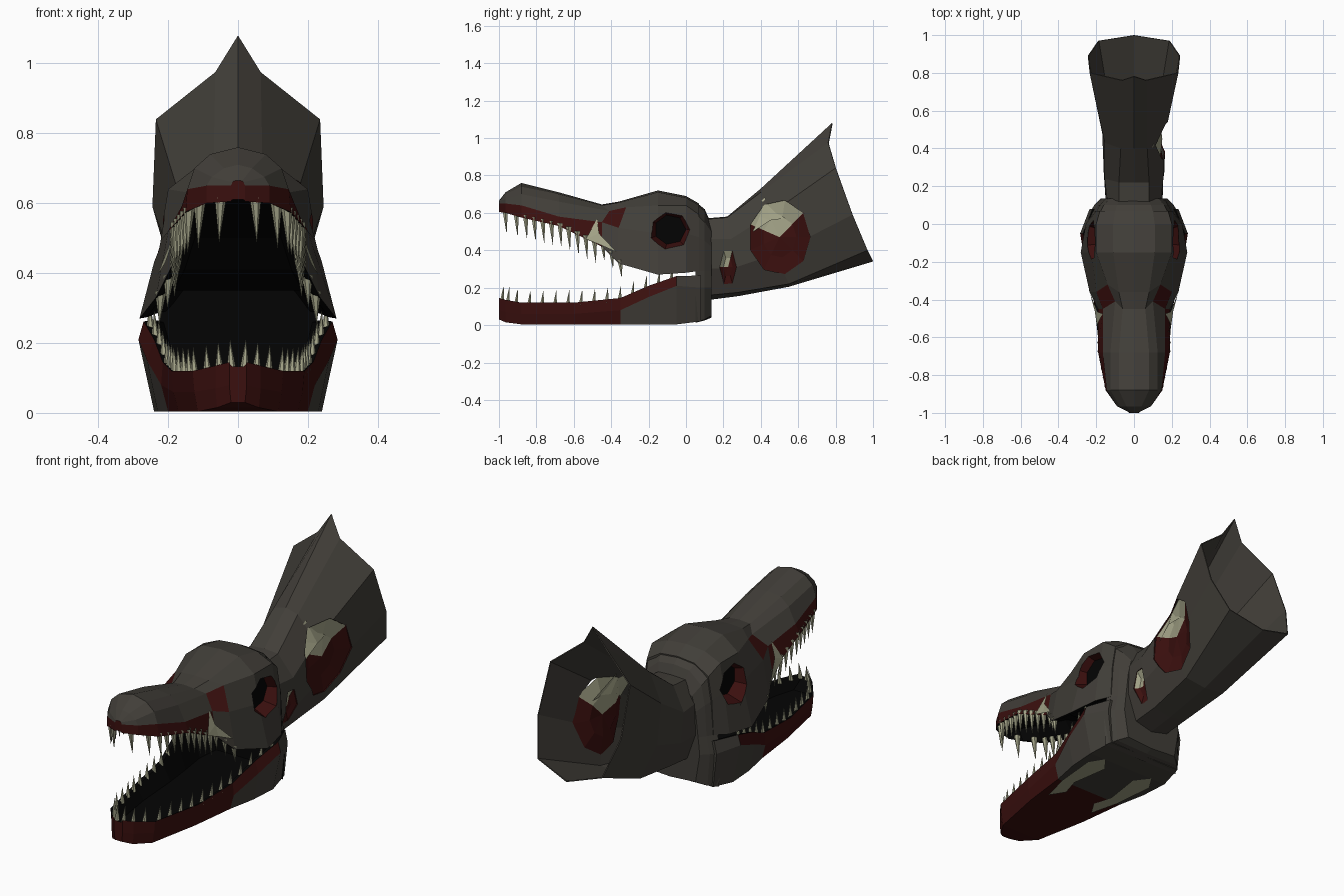
import bpy, bmesh
from math import sin, cos, tau, degrees
from mathutils import Vector
from mathutils.bvhtree import BVHTree

if "Cube" in bpy.data.objects:
    bpy.data.objects.remove(bpy.data.objects["Cube"])

GREY, RED, BLACK, BONE = range(4)
palette = []
for name, col in (("hide", (.053, .048, .040)), ("flesh", (.044, .005, .0045)),
                  ("dark", (.0012, .0012, .0012)), ("bone", (.36, .36, .24))):
    m = bpy.data.materials.new(name)
    m.diffuse_color = (*col, 1)
    m.use_nodes = True
    m.node_tree.nodes["Principled BSDF"].inputs["Base Color"].default_value = m.diffuse_color
    palette.append(m)


def make(name, verts, faces, mats, fix=True):
    me = bpy.data.meshes.new(name)
    me.from_pydata([tuple(v) for v in verts], [], faces)
    for m in palette:
        me.materials.append(m)
    me.polygons.foreach_set("material_index", mats)
    if fix:
        bm = bmesh.new()
        bm.from_mesh(me)
        bmesh.ops.recalc_face_normals(bm, faces=bm.faces)
        bm.to_mesh(me)
        bm.free()
    ob = bpy.data.objects.new(name, me)
    bpy.context.collection.objects.link(ob)
    return ob


def loft(name, halves, colour, caps=(GREY, GREY)):
    """Skin half rings (first and last point on x=0), mirrored in x."""
    verts, faces, mats = [], [], []
    L = 2 * (len(halves[0]) - 1)
    for h in halves:
        verts += h + [(-x, y, z) for x, y, z in h[-2:0:-1]]
    for i in range(len(halves) - 1):
        for k in range(L):
            a, b = i * L + k, i * L + (k + 1) % L
            faces.append((a, b, b + L, a + L))
            mats.append(colour(i, min(k, L - 1 - k)))
    if caps:
        faces += [tuple(range(L)), tuple(range(len(verts) - L, len(verts)))]
        mats += caps
    return make(name, verts, faces, mats)


def frustum(name, side, c, r0, r1, x0, x1, n, wall, end):
    """Tapered cutter along x; radii are (y, z) pairs."""
    verts = [(side * x, c[0] + r[0] * cos(tau * k / n), c[1] + r[1] * sin(tau * k / n))
             for x, r in ((x0, r0), (x1, r1)) for k in range(n)]
    faces = [(k, (k + 1) % n, n + (k + 1) % n, n + k) for k in range(n)]
    faces += [tuple(range(n)), tuple(range(n, 2 * n))]
    ob = make(name, verts, faces, [wall] * n + [end] * 2)
    ob.hide_render = True
    return ob


def cut(ob, cutters):
    for c in cutters:
        mod = ob.modifiers.new("cut", "BOOLEAN")
        mod.operation, mod.solver, mod.object = "DIFFERENCE", "EXACT", c
    dg = bpy.context.evaluated_depsgraph_get()
    me = bpy.data.meshes.new_from_object(ob.evaluated_get(dg))
    ob.modifiers.clear()
    ob.data = me
    for c in cutters:
        bpy.data.objects.remove(c)


# Upper head: y, crown z, shoulder, upper side, middle side, lip
head = [(-1.0, .665, .012, .664, .016, .66, .02, .65, .02, .605),
        (-.965, .71, .04, .70, .075, .675, .09, .65, .09, .60),
        (-.88, .76, .08, .74, .125, .70, .145, .64, .15, .575),
        (-.68, .71, .08, .70, .125, .66, .165, .58, .19, .53),
        (-.45, .645, .06, .64, .10, .61, .165, .55, .19, .42),
        (-.36, .66, .08, .655, .14, .63, .20, .52, .235, .33),
        (-.15, .72, .11, .71, .20, .64, .225, .49, .282, .27),
        (0, .69, .11, .68, .20, .64, .225, .49, .255, .28),
        (.07, .65, .10, .64, .18, .59, .20, .47, .21, .29)]
rings = []
for i, (y, cz, sx, sz, ux, uz, mx, mz, lx, lz) in enumerate(head):
    roof = min(cz - .05, lz + .08) if i else lz + .006
    uy = y + (.04 if i in (4, 5) else 0)
    rings.append([(0, y, cz), (sx, y, sz), (ux, uy, uz), (mx, y, mz), (lx, y, lz),
                  (lx * .92, y, lz + .004), (lx * .65, y, roof), (0, y, roof)])


def head_colour(i, j):
    if j > 3:
        return BLACK
    return RED if (j == 3 and i < 4) or (j == 2 and i == 4) else GREY


skull = loft("upper_head", rings, head_colour, (RED, GREY))
cut(skull, [frustum("eye_cutter", s, (-.085, .51), (.165, .145), (.085, .08), .34, .17,
                    7, RED, BLACK) for s in (1, -1)])

# Lower jaw: y, base z, base x, side, lip
jaw = [(-1.0, .03, .02, .025, .08, .025, .145),
       (-.965, .015, .06, .065, .07, .065, .135),
       (-.88, .004, .115, .125, .06, .13, .12),
       (-.60, .004, .17, .185, .06, .19, .12),
       (-.35, .004, .20, .22, .08, .215, .145),
       (-.20, .004, .23, .26, .15, .24, .21),
       (-.05, .004, .24, .285, .21, .27, .262),
       (.08, .02, .215, .235, .20, .22, .265)]
rings = []
for i, (y, b, bx, sx, sz, lx, lz) in enumerate(jaw):
    floor = b + .05 if i else lz - .012
    rings.append([(0, y, b), (bx, y, b), (sx, y, sz), (lx, y, lz), (lx * .92, y, lz - .005),
                  (lx * .7, y, floor), (0, y, floor)])
loft("lower_jaw", rings,
     lambda i, j: BLACK if j > 2 else RED if i < 4 or (j == 2 and i < 6) else GREY,
     (RED, GREY))

# Back of the head joining skull and jaw, with the dark throat wall in front
hinge = [(.05, [(0, .66), (.105, .65), (.186, .60), (.206, .47), (.22, .29), (.24, .2), (.228, .014), (0, .012)]),
         (.10, [(0, .62), (.09, .61), (.16, .55), (.18, .45), (.19, .29), (.21, .2), (.195, .03), (0, .025)]),
         (.135, [(0, .54), (.07, .53), (.13, .50), (.15, .42), (.165, .29), (.175, .2), (.15, .05), (0, .04)])]
loft("back_of_head", [[(x, y, z) for x, z in h] for y, h in hinge],
     lambda i, j: GREY, (BLACK, GREY))

# Neck: open torn tube
neck_rings = [
    [(0, .10, .57), (.08, .10, .565), (.14, .11, .46), (.15, .12, .30), (.10, .125, .16), (0, .125, .135)],
    [(0, .22, .58), (.08, .22, .575), (.155, .24, .46), (.16, .27, .31), (.10, .28, .175), (0, .28, .155)],
    [(0, .40, .73), (.07, .40, .71), (.155, .43, .58), (.168, .48, .38), (.12, .55, .22), (0, .55, .205)],
    [(0, .78, 1.08), (.065, .76, .975), (.235, .80, .84), (.245, .89, .59), (.19, .97, .40), (0, 1.0, .34)]]
neck = loft("neck", neck_rings, lambda i, j: GREY, None)
tree = BVHTree.FromPolygons([v.co for v in neck.data.vertices],
                            [tuple(p.vertices) for p in neck.data.polygons])


def wound(name, c, ry, rz, n, depth):
    """Dished patch of flesh and bone filling a hole in the right of the neck."""
    verts, faces, mats = [], [], []
    for s, d in ((1.03, 0), (.55, depth)):
        for k in range(n):
            y, z = c[0] + s * ry * cos(tau * k / n), c[1] + s * rz * sin(tau * k / n)
            hit = tree.ray_cast(Vector((1, y, z)), Vector((-1, 0, 0)))[0]
            verts.append(((hit.x if hit else .15) - .004 - d, y, z))
    verts.append((verts[n][0] - depth * .3, *c))
    for k in range(n):
        q = (k + 1) % n
        mat = BONE if 50 < degrees(tau * (k + .5) / n) < 165 else RED
        faces += [(k, q, n + q, n + k), (n + k, n + q, 2 * n)]
        mats += [mat, mat]
    make(name, verts, faces, mats)
    return frustum(name + "_cutter", 1, c, (ry, rz), (ry, rz), .4, .03, n, RED, RED)


cutters = [wound("neck_wound", (.50, .47), .165, .20, 9, .035),
           wound("small_wound", (.225, .31), .045, .10, 6, .02)]
solid = neck.modifiers.new("thickness", "SOLIDIFY")
solid.thickness, solid.offset = .006, -1
cut(neck, cutters)

# Exposed bone: ridge at the neck wound, cheek shards, patches under the jaw
make("neck_bone", [(.09, .34, .60), (.10, .42, .68), (.15, .45, .56), (.14, .36, .50), (.13, .60, .58)],
     [(0, 1, 2), (0, 2, 3), (1, 4, 2)], [BONE] * 3, False)
for s, side in ((1, "right"), (-1, "left")):
    shard = [(.197, -.535, .46), (.165, -.475, .57), (.193, -.465, .49), (.232, -.37, .39), (.208, -.46, .43)]
    make("cheek_bone_" + side, [(s * x, y, z) for x, y, z in shard],
         [(0, 1, 2), (0, 2, 4), (2, 3, 4)], [BONE] * 3)
    under = [(.09, -.42), (.14, -.50), (.18, -.34), (.20, -.12), (.15, -.04), (.09, -.12), (.12, -.32)]
    make("jaw_bone_" + side, [(s * x, y, 0) for x, y in under], [(0, 1, 2, 6), (6, 2, 3, 4, 5)], [BONE] * 2)


# Teeth follow the lip lines
def lip(rows, y):
    for a, b in zip(rows, rows[1:]):
        if a[0] <= y <= b[0]:
            t = (y - a[0]) / (b[0] - a[0])
            return [a[k] + t * (b[k] - a[k]) for k in (-2, -1)]


def teeth(name, rows, ys, length, up):
    verts, faces, n = [], [], 6
    for y in ys:
        x, z = lip(rows, y)
        h, r = length(y), .017 if up < 0 else .013
        for s in (1, -1):
            o, cx = len(verts), s * (x - .012)
            verts += [(cx + r * cos(tau * k / n), y + .012 + r * sin(tau * k / n), z - up * .015)
                      for k in range(n)]
            verts.append((cx + s * .004, y + .02, z + up * h))
            faces += [(o + k, o + (k + 1) % n, o + n) for k in range(n)]
    make(name, verts, faces, [BONE] * len(faces))


teeth("upper_teeth", head, [-.979, -.92] + [-.87 + .046 * k for k in range(12)],
      lambda y: .115 if y < -.5 else .08, -1)
teeth("lower_teeth", jaw, [-.995, -.965] + [-.92 + .069 * k for k in range(13)],
      lambda y: .068, 1)
